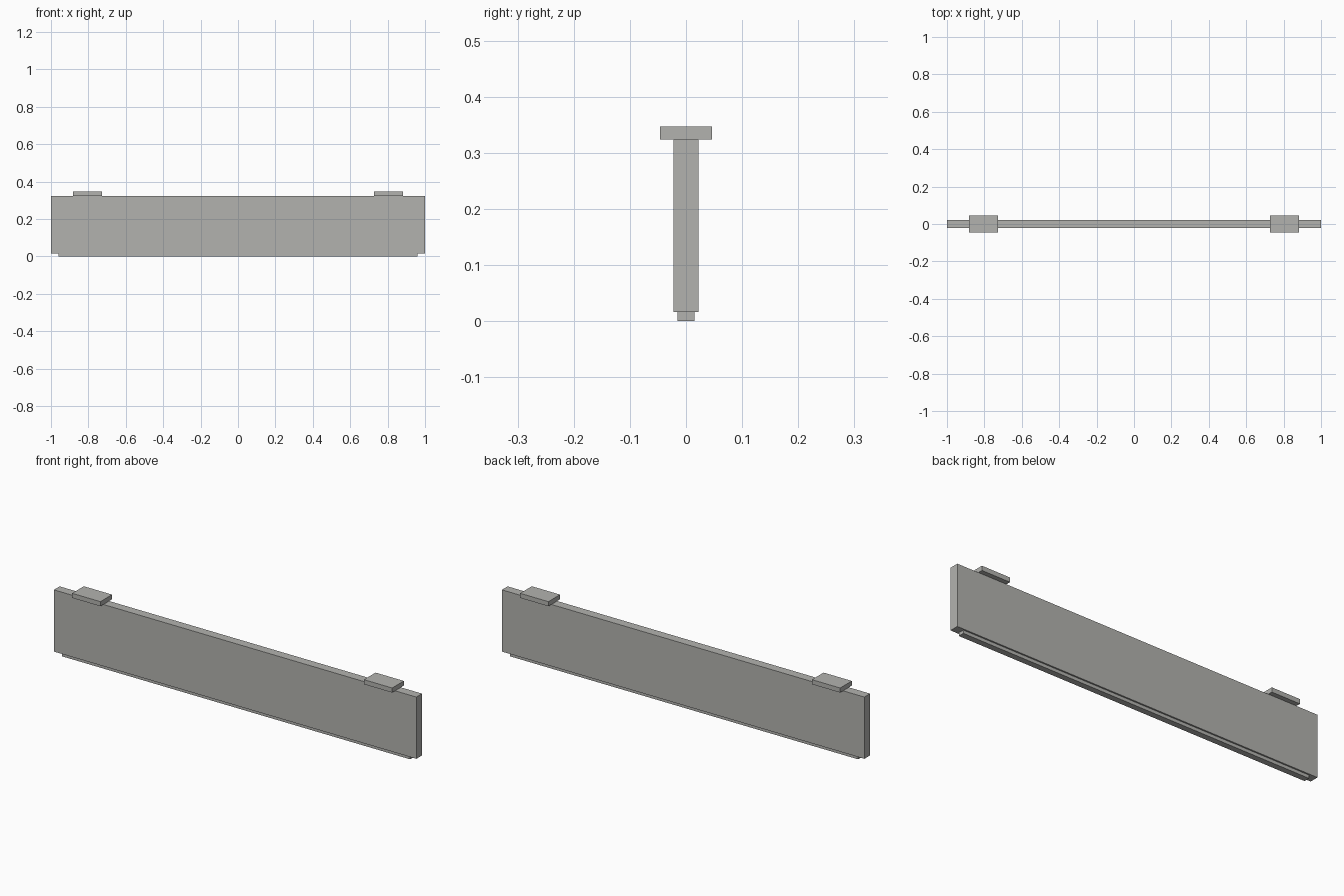
import bpy

# Remove the default cube
cube = bpy.data.objects.get("Cube")
if cube:
    bpy.data.objects.remove(cube, do_unlink=True)

# Single warm grey finish
COLOUR = (0.45, 0.45, 0.43, 1.0)
grey = bpy.data.materials.new("warm_grey")
grey.use_nodes = True
grey.diffuse_color = COLOUR
grey.node_tree.nodes["Principled BSDF"].inputs["Base Color"].default_value = COLOUR


def box(name, x, half_length, half_depth, bottom, top):
    """Add a flat-sided box centred on y = 0."""
    bpy.ops.mesh.primitive_cube_add(size=2, location=(x, 0, (bottom + top) / 2))
    part = bpy.context.object
    part.name = name
    part.scale = (half_length, half_depth, (top - bottom) / 2)
    bpy.ops.object.transform_apply(location=False, rotation=False, scale=True)
    part.data.materials.append(grey)
    return part


PANEL_BOTTOM, PANEL_TOP, CAP_TOP = 0.016, 0.324, 0.347

# Main board with a narrower strip along its underside
box("panel", 0, 1.0, 0.0225, PANEL_BOTTOM, PANEL_TOP)
box("bottom_strip", 0, 0.96, 0.015, 0, PANEL_BOTTOM)

# Overhanging tabs on the top edge
for side, sign in (("left", 1), ("right", -1)):
    box(f"{side}_top_tab", sign * 0.805, 0.078, 0.046, PANEL_TOP, CAP_TOP)
